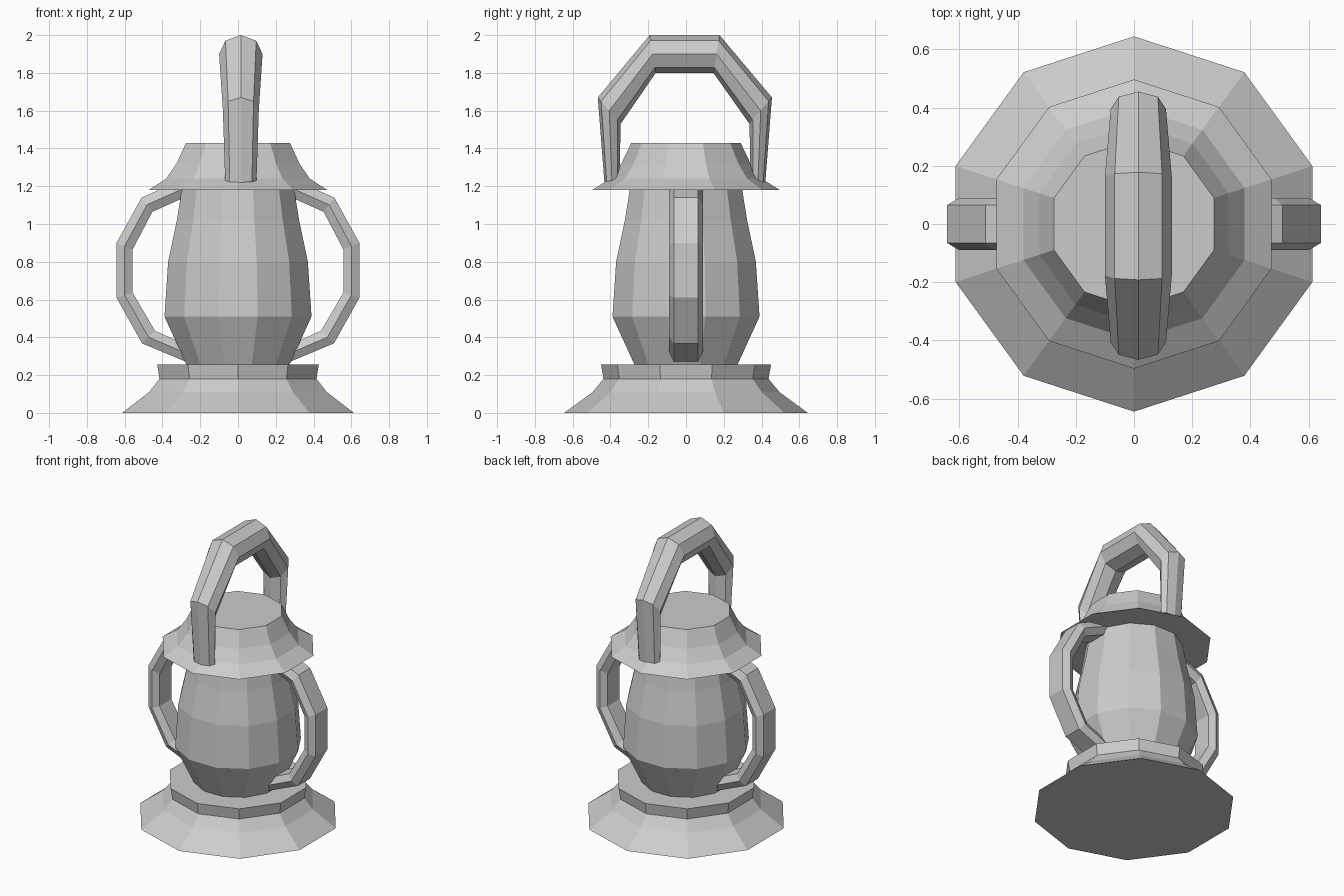
import bpy, bmesh
from math import cos, sin, pi
from mathutils import Vector

if "Cube" in bpy.data.objects:
    bpy.data.objects.remove(bpy.data.objects["Cube"])


def finish(name, bm):
    bmesh.ops.recalc_face_normals(bm, faces=bm.faces)
    mesh = bpy.data.meshes.new(name)
    bm.to_mesh(mesh)
    bm.free()
    ob = bpy.data.objects.new(name, mesh)
    bpy.context.collection.objects.link(ob)
    return ob


def skin(name, rings):
    """Closed flat-faced tube through equal-sized rings of points."""
    bm = bmesh.new()
    vs = [[bm.verts.new(p) for p in ring] for ring in rings]
    n = len(vs[0])
    for a, b in zip(vs, vs[1:]):
        for i in range(n):
            j = (i + 1) % n
            bm.faces.new((a[i], a[j], b[j], b[i]))
    bm.faces.new(vs[0])
    bm.faces.new(vs[-1])
    return finish(name, bm)


def lathe(name, profile, sides, start):
    angles = [start + 2 * pi * i / sides for i in range(sides)]
    return skin(name, [[(r * cos(a), r * sin(a), z) for a in angles]
                       for r, z in profile])


def sweep(name, stations, section):
    """Stations: outer point, inner point, sideways half-width vector."""
    rings = []
    for outer, inner, side in stations:
        o, i, s = Vector(outer), Vector(inner), Vector(side)
        mid, half = (o + i) / 2, (o - i) / 2
        rings.append([mid + half * t + s * w for t, w in section])
    return skin(name, rings)


# Stepped base, ten sides
lathe("base", [(.645, 0), (.495, .11), (.437, .18), (.45, .257)], 10, pi / 2)

# Glass body, twelve sides
lathe("body", [(.28, .25), (.403, .51), (.383, .80), (.335, 1.02), (.305, 1.2)],
      12, pi / 12)

# Flared cap, ten sides
lathe("cap", [(.497, 1.18), (.40, 1.24), (.342, 1.32), (.289, 1.43)], 10, pi / 2)

# Side handles, flattened hexagonal section, mirrored
hexagon = [(1, .72), (0, 1), (-1, .72), (-1, -.72), (0, -1), (1, -.72)]
outer = [(.25, 1.255), (.51, 1.14), (.643, .90), (.643, .61), (.508, .368), (.25, .26)]
inner = [(.25, 1.155), (.453, 1.065), (.558, .865), (.558, .637), (.44, .435), (.25, .35)]
side_handles = sweep("side_handles",
                     [((ox, 0, oz), (ix, 0, iz), (0, .09, 0))
                      for (ox, oz), (ix, iz) in zip(outer, inner)], hexagon)
side_handles.modifiers.new("mirror", 'MIRROR')

# Carrying handle over the top, octagonal section tapering to the ends
octagon = [(cos(k * pi / 4), sin(k * pi / 4)) for k in range(8)]
arch = [((-.432, 1.22), (-.352, 1.24), .083), ((-.467, 1.67), (-.346, 1.53), .095),
        ((-.192, 2.0), (-.16, 1.8), .115), ((.178, 2.0), (.145, 1.8), .115),
        ((.455, 1.67), (.336, 1.53), .095), ((.42, 1.22), (.342, 1.24), .083)]
sweep("top_handle", [((.015, oy, oz), (.015, iy, iz), (w, 0, 0))
                     for (oy, oz), (iy, iz), w in arch], octagon)
